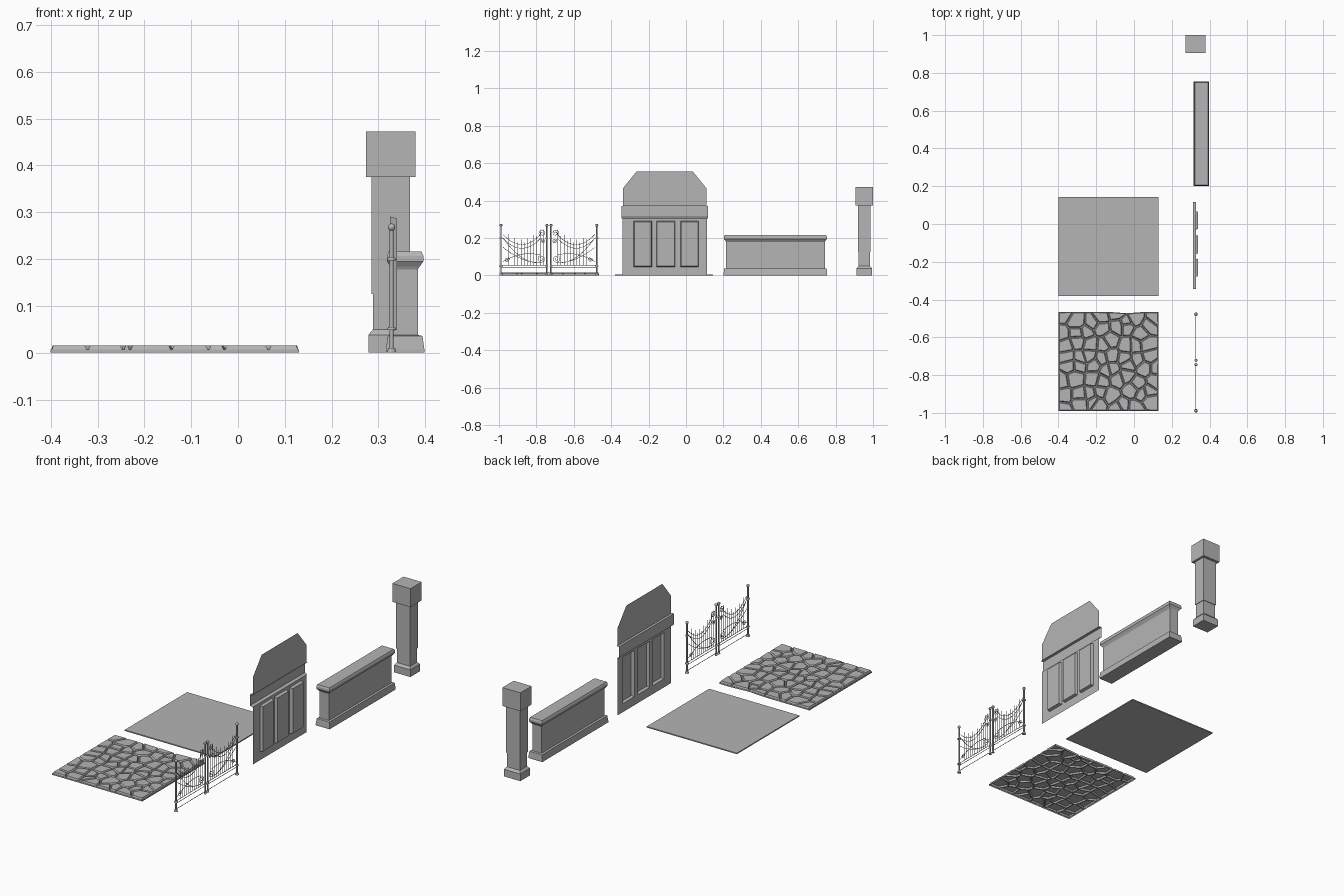
import bpy, bmesh, math, random
from mathutils import Vector

random.seed(4)
if "Cube" in bpy.data.objects:
    bpy.data.objects.remove(bpy.data.objects["Cube"], do_unlink=True)

grey = bpy.data.materials.new("stone_grey")
grey.use_nodes = True
COLOUR = (0.46, 0.46, 0.46, 1)
grey.diffuse_color = COLOUR
grey.node_tree.nodes["Principled BSDF"].inputs["Base Color"].default_value = COLOUR


def add_object(name, data):
    data.materials.append(grey)
    obj = bpy.data.objects.new(name, data)
    bpy.context.collection.objects.link(obj)
    return obj


def from_bmesh(name, bm):
    mesh = bpy.data.meshes.new(name)
    bm.to_mesh(mesh)
    bm.free()
    return add_object(name, mesh)


def face(bm, points):
    return bm.faces.new([bm.verts.new(p) for p in points])


def stack(name, cx, cy, rings):
    """Closed rectangular tower from (half x, half y, z) rings."""
    bm = bmesh.new()
    loops = [[bm.verts.new((cx + sx * hx, cy + sy * hy, z))
              for sx, sy in ((-1, -1), (1, -1), (1, 1), (-1, 1))]
             for hx, hy, z in rings]
    for low, high in zip(loops, loops[1:]):
        for i in range(4):
            j = (i + 1) % 4
            bm.faces.new((low[i], low[j], high[j], high[i]))
    bm.faces.new(loops[0][::-1])
    bm.faces.new(loops[-1])
    return from_bmesh(name, bm)


# Plain floor slab
stack("floor_slab", -0.135, -0.118, [(0.265, 0.262, 0), (0.265, 0.262, 0.006)])

# Column: base, lower shaft, shaft and cap
stack("column", 0.3265, 0.953, [
    (0.048, 0.041, 0), (0.048, 0.041, 0.038), (0.038, 0.03, 0.05),
    (0.038, 0.03, 0.125), (0.041, 0.033, 0.125), (0.041, 0.033, 0.375),
    (0.053, 0.047, 0.375), (0.053, 0.047, 0.473)])

# Low wall with moulded base and coping
stack("low_wall", 0.357, 0.478, [
    (0.041, 0.277, 0), (0.041, 0.277, 0.008), (0.037, 0.274, 0.036),
    (0.027, 0.264, 0.038), (0.027, 0.264, 0.178), (0.031, 0.267, 0.184),
    (0.039, 0.275, 0.195), (0.039, 0.275, 0.207), (0.035, 0.271, 0.216)])


# Cobbled floor: irregular cells cut by half planes
def clip(poly, point, normal):
    out = []
    for a, b in zip(poly, poly[1:] + poly[:1]):
        da, db = (a - point).dot(normal), (b - point).dot(normal)
        if da <= 0:
            out.append(a)
        if da * db < 0:
            out.append(a.lerp(b, da / (da - db)))
    return out


x0, x1, y0, y1 = -0.4, 0.13, -0.99, -0.465
cells = 8
step_x, step_y = (x1 - x0) / cells, (y1 - y0) / cells
seeds = [Vector((x0 + (i + 0.5 + random.uniform(-0.4, 0.4)) * step_x,
                 y0 + (j + 0.5 + random.uniform(-0.4, 0.4)) * step_y))
         for i in range(cells) for j in range(cells)]
bm = bmesh.new()
for s in seeds:
    poly = [Vector(c) for c in ((x0, y0), (x1, y0), (x1, y1), (x0, y1))]
    for other in seeds:
        if other is not s and len(poly) > 2:
            poly = clip(poly, (s + other) / 2, other - s)
    face(bm, [(p.x, p.y, 0.007) for p in poly])
bmesh.ops.remove_doubles(bm, verts=bm.verts[:], dist=0.009)
rim = [e for e in bm.edges if e.is_boundary]
stones = bm.faces[:]
skirt = bmesh.ops.extrude_edge_only(bm, edges=rim)["geom"]
for v in skirt:
    if isinstance(v, bmesh.types.BMVert):
        v.co.z = 0
bmesh.ops.inset_individual(bm, faces=stones, thickness=0.003, depth=0)
bmesh.ops.inset_individual(bm, faces=stones, thickness=0.005, depth=0.008)
from_bmesh("cobbled_floor", bm)

# Panelled wall: thin sheet with three sunken panels
WALL_X = 0.325
ys = [-0.34, -0.28, -0.182, -0.159, -0.058, -0.03, 0.068, 0.112]
zs = [0, 0.045, 0.291, 0.305]
bm = bmesh.new()
panels = []
for i, (a, b) in enumerate(zip(ys, ys[1:])):
    for j, (c, d) in enumerate(zip(zs, zs[1:])):
        f = face(bm, [(WALL_X, b, c), (WALL_X, a, c), (WALL_X, a, d), (WALL_X, b, d)])
        if i % 2 and j == 1:
            panels.append(f)
bmesh.ops.remove_doubles(bm, verts=bm.verts[:], dist=0.0005)
bm.normal_update()
bmesh.ops.inset_individual(bm, faces=panels, thickness=0.006, depth=-0.015)
bmesh.ops.inset_individual(bm, faces=panels, thickness=0.008, depth=0)
from_bmesh("panelled_wall", bm)

# Ledge moulding along the wall
bm = bmesh.new()
profile = [(WALL_X, 0.305), (0.312, 0.312), (0.312, 0.37), (0.327, 0.37)]
for (xa, za), (xb, zb) in zip(profile, profile[1:]):
    face(bm, [(xa, 0.117, za), (xa, -0.345, za), (xb, -0.345, zb), (xb, 0.117, zb)])
bmesh.ops.remove_doubles(bm, verts=bm.verts[:], dist=0.0005)
from_bmesh("wall_ledge", bm)

# Upper wall with clipped corners
bm = bmesh.new()
face(bm, [(WALL_X, y, z) for y, z in (
    (0.11, 0.37), (-0.338, 0.37), (-0.338, 0.465), (-0.265, 0.555),
    (0.037, 0.555), (0.11, 0.465))])
from_bmesh("upper_wall", bm)

# Gate
GATE_X, GATE_Y = 0.328, -0.733


def rods(name, paths, radius):
    curve = bpy.data.curves.new(name, "CURVE")
    curve.dimensions = "3D"
    curve.bevel_depth = radius
    curve.bevel_resolution = 1
    curve.use_fill_caps = True
    for path in paths:
        spline = curve.splines.new("POLY")
        spline.points.add(len(path) - 1)
        for p, (u, z) in zip(spline.points, path):
            p.co = (GATE_X, GATE_Y + u, z, 1)
    return add_object(name, curve)


def scroll(u, z, radius, start, turn):
    return [(u + radius * (1 - t / 26) * math.cos(start + turn * t * 0.5),
             z + radius * (1 - t / 26) * math.sin(start + turn * t * 0.5))
            for t in range(24)]


def top_curve(u):
    return 0.165 + 0.065 * ((u - 0.145) / 0.11) ** 2


def sweep(drop):
    return [(u, top_curve(u) - drop) for u in (0.045 + 0.2 * t / 16 for t in range(17))]


def arc(z_start, z_end, sag):
    return [(0.045 + 0.2 * t, z_start + (z_end - z_start) * t * t + sag * math.sin(math.pi * t))
            for t in (k / 14 for k in range(15))]


leaf = [sweep(0), sweep(0.02), arc(0.068, 0.15, 0.0), arc(0.11, 0.075, 0.012),
        arc(0.068, 0.2, -0.005),
        scroll(0.035, 0.226, 0.02, -1, 1), scroll(0.038, 0.088, 0.022, 1, -1),
        scroll(0.225, 0.085, 0.014, 2, 1), scroll(0.03, 0.185, 0.013, 1, -1)]
for k in range(12):
    u = 0.03 + 0.017 * k
    leaf.append([(u, 0.055), (u, min(top_curve(u) + (0.028 if k % 2 else 0.01), 0.25))])
for z in (0.012, 0.042, 0.055):
    leaf.append([(0.011, z), (0.253, z)])

for side, m in (("left", 1), ("right", -1)):
    rods(side + "_gate_leaf", [[(m * u, z) for u, z in path] for path in leaf], 0.0014)
    rods(side + "_gate_posts", [[(m * u, 0), (m * u, 0.268)] for u in (0.011, 0.256)], 0.0045)

    # Post finials, collars and feet
    bm = bmesh.new()
    for u, r in ((0.011, 0.007), (0.256, 0.0095)):
        for z, height in ((0.005, 0.01), (0.052, 0.006), (0.2, 0.006)):
            ring = bmesh.ops.create_cone(bm, cap_ends=True, segments=12, radius1=r,
                                         radius2=r * 0.8, depth=height)["verts"]
            bmesh.ops.translate(bm, verts=ring, vec=(GATE_X, GATE_Y + m * u, z))
        ball = bmesh.ops.create_uvsphere(bm, u_segments=12, v_segments=8, radius=0.008)["verts"]
        bmesh.ops.translate(bm, verts=ball, vec=(GATE_X, GATE_Y + m * u, 0.268))
    from_bmesh(side + "_post_fittings", bm)
